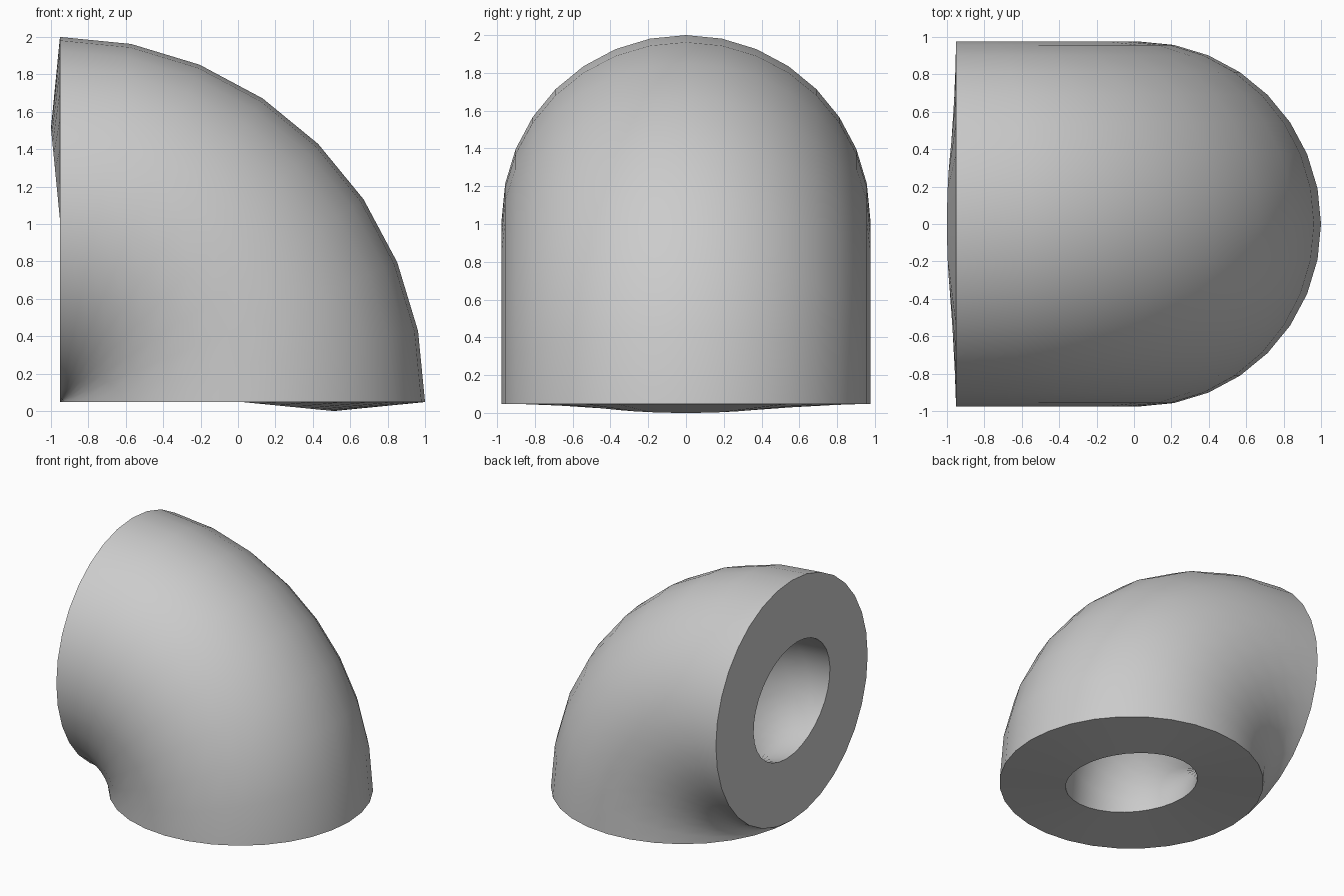
import bpy
import bmesh
import math
from mathutils import Vector

if "Cube" in bpy.data.objects:
    bpy.data.objects.remove(bpy.data.objects["Cube"])

SIDES, SEGMENTS = 32, 8          # around the tube, along the bend
RADIUS, WALL = 0.976, 0.49       # outer tube radius, wall thickness
AXIS = Vector((-0.952, 0, 0.048))  # bend axis; bend radius equals tube radius
STEP = math.radians(90) / SEGMENTS


def radial(phi):
    return Vector((math.cos(phi), 0, math.sin(phi)))


def ring(bm, k, inner):
    """One cross-section of the bend, on the outer skin or the bore."""
    phi = k * STEP
    # the bore's end rings lean by half a segment
    lean = STEP / 2 if k == 0 else -STEP / 2 if k == SEGMENTS else 0
    verts = []
    for j in range(SIDES):
        t = 2 * math.pi * j / SIDES
        side = Vector((0, math.sin(t), 0))
        p = AXIS + radial(phi) * RADIUS * (1 + math.cos(t)) + side * RADIUS
        if inner:
            p -= (radial(phi + lean) * math.cos(t) + side) * WALL
        verts.append(bm.verts.new(p))
    return verts


# Pipe elbow: outer skin out, bore back, end caps where the loop turns
bm = bmesh.new()
rings = [ring(bm, k, False) for k in range(SEGMENTS + 1)]
rings += [ring(bm, k, True) for k in reversed(range(SEGMENTS + 1))]
for i, a in enumerate(rings):
    b = rings[(i + 1) % len(rings)]
    cap = i in (SEGMENTS, len(rings) - 1)
    for j in range(SIDES):
        n = (j + 1) % SIDES
        face = bm.faces.new((a[j], a[n], b[n], b[j]))
        face.smooth = True
        if cap:  # crisp rims
            for e in face.edges:
                if (e.verts[0] in a) == (e.verts[1] in a):
                    e.smooth = False
# close the pinched inside corner of the bend
bmesh.ops.remove_doubles(bm, verts=bm.verts, dist=1e-5)

mesh = bpy.data.meshes.new("pipe_elbow")
bm.to_mesh(mesh)
bm.free()
elbow = bpy.data.objects.new("pipe_elbow", mesh)
bpy.context.collection.objects.link(elbow)

grey = bpy.data.materials.new("light_grey")
grey.diffuse_color = (0.6, 0.6, 0.6, 1)
grey.use_nodes = True
grey.node_tree.nodes["Principled BSDF"].inputs["Base Color"].default_value = grey.diffuse_color
mesh.materials.append(grey)
